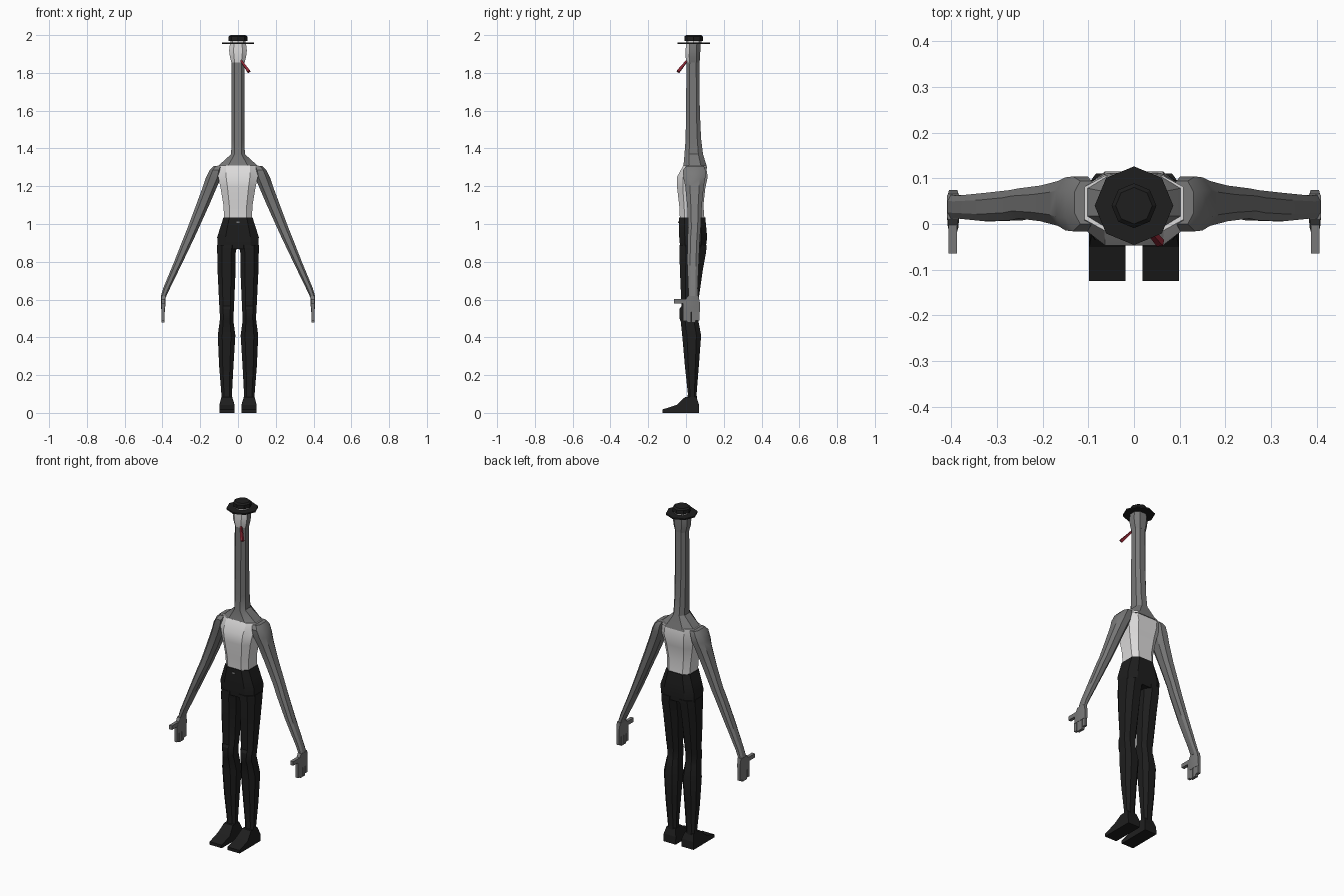
import bpy, bmesh, math
from mathutils import Vector


def material(name, r, g, b):
    m = bpy.data.materials.new(name)
    m.diffuse_color = (r, g, b, 1)
    return m


GREY = material("grey skin", 0.19, 0.19, 0.19)
WHITE = material("off white", 0.72, 0.71, 0.71)
BLACK = material("black cloth", 0.013, 0.013, 0.013)
RED = material("dark red", 0.27, 0.02, 0.035)


def finish(name, bm, mats, rule=None, smooth=True):
    """Turn a bmesh into a named object; rule picks a material per face."""
    bmesh.ops.recalc_face_normals(bm, faces=bm.faces)
    bm.normal_update()
    if rule:
        for f in bm.faces:
            f.material_index = rule(f)
    mesh = bpy.data.meshes.new(name)
    bm.to_mesh(mesh)
    bm.free()
    for m in mats:
        mesh.materials.append(m)
    ob = bpy.data.objects.new(name, mesh)
    bpy.context.collection.objects.link(ob)
    if smooth:
        bpy.ops.object.select_all(action='DESELECT')
        ob.select_set(True)
        bpy.context.view_layer.objects.active = ob
        bpy.ops.object.shade_smooth_by_angle(angle=math.radians(30))
    return ob


def loft(name, rings, mats, side=1, c=0.5, rule=None):
    """Skin chamfered rectangles; each ring is (z, x0, x1, y0, y1)."""
    bm = bmesh.new()
    unit = [(-c, -1), (c, -1), (1, -c), (1, c), (c, 1), (-c, 1), (-1, c), (-1, -c)]
    loops = []
    for z, x0, x1, y0, y1 in rings:
        loops.append([bm.verts.new((side * ((x0 + x1) / 2 + u * (x1 - x0) / 2),
                                    (y0 + y1) / 2 + v * (y1 - y0) / 2, z)) for u, v in unit])
    for a, b in zip(loops, loops[1:]):
        for i in range(8):
            j = (i + 1) % 8
            bm.faces.new((a[i], a[j], b[j], b[i]))
    bm.faces.new(loops[0])
    bm.faces.new(loops[-1])
    return finish(name, bm, mats, rule)


def block(name, x0, x1, y0, y1, z0, z1, mat):
    bm = bmesh.new()
    bmesh.ops.create_cube(bm, size=1)
    for v in bm.verts:
        v.co = ((x0 + x1) / 2 + v.co.x * (x1 - x0), (y0 + y1) / 2 + v.co.y * (y1 - y0),
                (z0 + z1) / 2 + v.co.z * (z1 - z0))
    return finish(name, bm, [mat], smooth=False)


def disc(name, r0, r1, z0, z1, mat):
    """Octagonal hat section."""
    bm = bmesh.new()
    bmesh.ops.create_cone(bm, cap_ends=True, segments=8, radius1=r0, radius2=r1, depth=z1 - z0)
    bmesh.ops.translate(bm, verts=bm.verts, vec=(0, 0.04, (z0 + z1) / 2))
    return finish(name, bm, [mat], smooth=False)


# Torso in a light vest
loft("torso", [(1.02, -0.073, 0.073, -0.032, 0.098), (1.10, -0.077, 0.077, -0.036, 0.092),
               (1.19, -0.092, 0.092, -0.047, 0.102), (1.25, -0.105, 0.105, -0.047, 0.115),
               (1.31, -0.108, 0.108, -0.014, 0.105)], [WHITE], c=0.6)

# Sloping shoulders and the long neck
loft("neck", [(1.295, -0.115, 0.115, -0.018, 0.112), (1.312, -0.10, 0.10, -0.013, 0.108),
              (1.37, -0.036, 0.036, -0.008, 0.09), (1.45, -0.035, 0.035, -0.002, 0.08),
              (1.60, -0.035, 0.035, 0.0, 0.073), (1.87, -0.035, 0.035, 0.003, 0.071)], [GREY])

# Head with a pale face on its front
loft("head", [(1.855, -0.035, 0.035, 0.002, 0.072), (1.885, -0.043, 0.043, -0.002, 0.074),
              (1.92, -0.047, 0.047, -0.002, 0.076), (1.958, -0.042, 0.042, 0.0, 0.076)],
     [GREY, WHITE], rule=lambda f: int(f.normal.y < -0.3))

# Hat
disc("hat_brim", 0.086, 0.086, 1.953, 1.961, BLACK)
disc("hat_band", 0.041, 0.041, 1.961, 1.97, WHITE)
disc("hat_crown", 0.049, 0.049, 1.97, 1.992, BLACK)
disc("hat_top", 0.049, 0.040, 1.992, 2.0, BLACK)

# Red tongue hanging from the corner of the mouth
start, end = Vector((0.014, 0.008, 1.868)), Vector((0.058, -0.042, 1.806))
bm = bmesh.new()
bmesh.ops.create_cone(bm, cap_ends=True, segments=4, radius1=0.006, radius2=0.011,
                      depth=(end - start).length)
turn = (end - start).to_track_quat('Z', 'Y').to_matrix()
bmesh.ops.rotate(bm, verts=bm.verts, matrix=turn)
bmesh.ops.translate(bm, verts=bm.verts, vec=(start + end) / 2)
finish("tongue", bm, [RED], smooth=False)

# Hips and belt buckle
loft("hips", [(0.868, -0.107, 0.107, -0.03, 0.104), (0.93, -0.11, 0.11, -0.036, 0.112),
              (0.985, -0.093, 0.093, -0.037, 0.107), (1.034, -0.077, 0.077, -0.037, 0.102)],
     [BLACK], c=0.6)
block("buckle", -0.009, 0.009, -0.042, -0.034, 1.005, 1.013, GREY)

for s, tag in ((1, "right"), (-1, "left")):
    # Trouser leg with a slight knee bump
    loft(tag + "_leg", [(0.05, 0.032, 0.088, 0.002, 0.06), (0.10, 0.032, 0.088, 0.01, 0.056),
                        (0.25, 0.024, 0.100, -0.006, 0.068), (0.41, 0.014, 0.107, -0.02, 0.08),
                        (0.485, 0.024, 0.097, -0.028, 0.066), (0.50, 0.024, 0.095, -0.035, 0.062),
                        (0.55, 0.022, 0.098, -0.034, 0.06), (0.565, 0.021, 0.099, -0.024, 0.062),
                        (0.75, 0.013, 0.108, -0.032, 0.088), (0.85, 0.012, 0.110, -0.035, 0.106),
                        (0.89, 0.004, 0.110, -0.035, 0.110)], [BLACK], s)

    # Shoe extruded from its side outline
    outline = [(0.07, 0), (-0.125, 0), (-0.125, 0.018), (-0.05, 0.042), (-0.004, 0.085),
               (0.055, 0.085), (0.068, 0.045)]
    bm = bmesh.new()
    sides = []
    for inner in (True, False):
        x = [0.019 + (0.012 if z > 0.06 else 0) if inner else 0.098 - (0.010 if z > 0.06 else 0)
             for y, z in outline]
        sides.append([bm.verts.new((s * xx, y, z)) for xx, (y, z) in zip(x, outline)])
        bm.faces.new(sides[-1])
    for i in range(len(outline)):
        j = (i + 1) % len(outline)
        bm.faces.new((sides[0][i], sides[0][j], sides[1][j], sides[1][i]))
    finish(tag + "_shoe", bm, [BLACK], smooth=False)

    # Shoulder and arm
    loft(tag + "_arm", [(0.615, 0.381, 0.409, 0.012, 0.064), (0.66, 0.360, 0.396, 0.012, 0.062),
                        (0.80, 0.292, 0.338, 0.006, 0.068), (0.93, 0.230, 0.287, 0.008, 0.074),
                        (0.98, 0.207, 0.267, 0.012, 0.078), (1.10, 0.153, 0.222, 0.006, 0.084),
                        (1.20, 0.110, 0.185, -0.004, 0.094), (1.245, 0.090, 0.170, -0.014, 0.102),
                        (1.285, 0.085, 0.150, -0.016, 0.104), (1.306, 0.080, 0.130, 0.0, 0.094)],
         [GREY], s)

    # Hand, fingers and forward thumb
    loft(tag + "_palm", [(0.535, 0.387, 0.406, -0.016, 0.073), (0.58, 0.384, 0.407, -0.016, 0.074),
                         (0.62, 0.382, 0.409, 0.01, 0.066)], [GREY], s, c=0.8)
    for i, tip in enumerate((0.486, 0.478, 0.478, 0.490)):
        y = -0.016 + i * 0.0225
        block(f"{tag}_finger_{i + 1}", s * 0.388, s * 0.405, y, y + 0.0205, tip, 0.54, GREY)
    block(tag + "_thumb", s * 0.387, s * 0.406, -0.064, 0.01, 0.578, 0.602, GREY)
